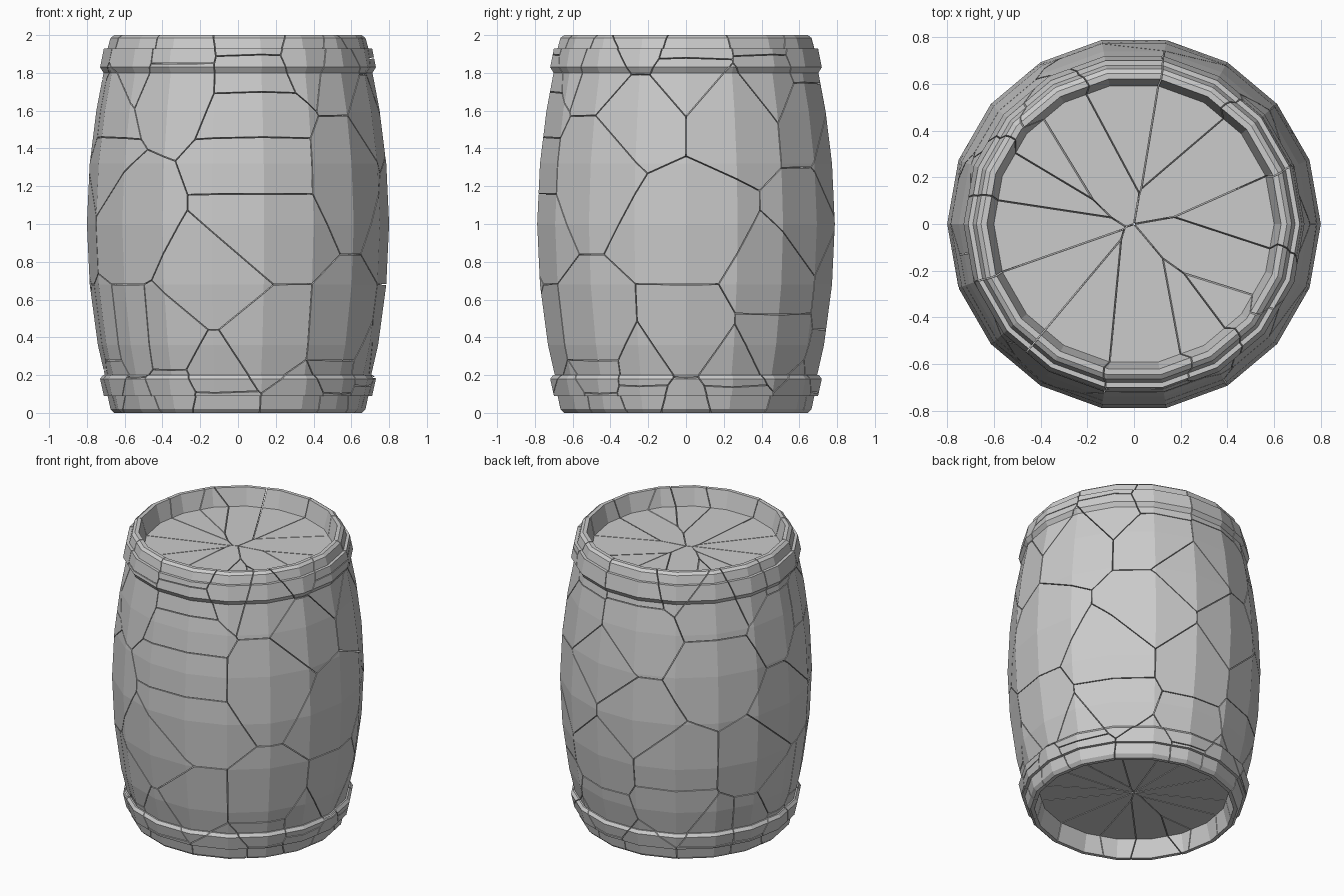
import bpy, bmesh, math, random
from mathutils import Vector

if "Cube" in bpy.data.objects:
    bpy.data.objects.remove(bpy.data.objects["Cube"])

random.seed(7)
SIDES = 18
GAP = 0.0025

# Barrel half section (radius, height): bottom lid, rim, hoop, belly, hoop, rim, top lid
PROFILE = [(0, .12), (.60, .12), (.63, 0), (.655, 0), (.675, .02), (.69, .09),
           (.71, .09), (.73, .18), (.715, .20), (.705, .20), (.742, .36), (.785, .68),
           (.80, 1.0), (.785, 1.32), (.75, 1.6), (.712, 1.80), (.715, 1.805),
           (.73, 1.83), (.71, 1.93), (.69, 1.93), (.675, 1.985), (.655, 2.0),
           (.63, 2.0), (.60, 1.88), (0, 1.88)]


def link(name, bm):
    bmesh.ops.recalc_face_normals(bm, faces=bm.faces[:])
    me = bpy.data.meshes.new(name)
    bm.to_mesh(me)
    bm.free()
    ob = bpy.data.objects.new(name, me)
    bpy.context.collection.objects.link(ob)
    return ob


def lathe(name, profile):
    bm = bmesh.new()
    rings = []
    for r, z in profile:
        if r == 0:
            continue
        rings.append([bm.verts.new((r * math.cos(math.tau * i / SIDES),
                                    r * math.sin(math.tau * i / SIDES), z))
                      for i in range(SIDES)])
    for a, b in zip(rings, rings[1:]):
        for i in range(SIDES):
            j = (i + 1) % SIDES
            bm.faces.new((a[i], a[j], b[j], b[i]))
    bm.faces.new(rings[0])
    bm.faces.new(rings[-1])
    return link(name, bm)


def radius(z):
    side = PROFILE[3:-3]
    for (r0, z0), (r1, z1) in zip(side, side[1:]):
        if z0 <= z <= z1 and z1 > z0:
            return r0 + (r1 - r0) * (z - z0) / (z1 - z0)
    return .65


def on_side(deg, z):
    a = math.radians(deg)
    return Vector((radius(z) * math.cos(a), radius(z) * math.sin(a), z))


def cell(seed, others):
    """Convex region nearest to one seed, shrunk by the crack width."""
    bm = bmesh.new()
    bmesh.ops.create_cube(bm, size=4)
    bmesh.ops.translate(bm, verts=bm.verts[:], vec=(0, 0, 1))
    for o in sorted(others, key=lambda p: (p - seed).length):
        n = (o - seed).normalized()
        co = (o + seed) / 2 - n * GAP
        if all((v.co - co).dot(n) <= 1e-6 for v in bm.verts):
            continue
        res = bmesh.ops.bisect_plane(bm, geom=bm.verts[:] + bm.edges[:] + bm.faces[:],
                                     dist=1e-6, plane_co=co, plane_no=n, clear_outer=True)
        edges = [e for e in bm.edges if e.is_boundary]
        if edges:
            bmesh.ops.holes_fill(bm, edges=edges, sides=0)
    return link("cell_cutter", bm)


# Crack centres on the belly, (angle, height)
belly = [(-80, 1.0), (-80, 1.32), (-80, 1.6), (-80, 1.8), (-120, 1.8), (-140, 1.0),
         (-100, .68), (-80, .36), (-120, .36), (-140, .36), (-100, .2),
         (-40, .36), (-40, 1.32), (-40, 1.83), (0, 1.0), (0, .36), (20, 1.6), (60, 1.6),
         (60, 1.0), (40, .68), (40, .36), (80, .68), (-20, .2), (0, 1.83),
         (-20, 1.6), (-160, 1.6), (-160, .36), (40, 1.8), (80, 1.32),
         (80, .2), (100, 1.0), (100, 1.6), (120, .36), (120, .68), (140, 1.32),
         (140, 1.8), (160, .68), (160, .2), (180, 1.0), (180, 1.6), (180, .36), (-160, 1.32)]
seeds = [on_side(a, z) for a, z in belly]

# Crack centres around the hoops and rims
for k in range(SIDES):
    a = k * 20
    if k % 3 != 1:
        seeds.append(on_side(a, random.choice((1.9, 1.93, 1.985))))
    if k % 4 != 2:
        seeds.append(on_side(a, random.choice((.02, .09))))
    if k % 3 == 0:
        seeds.append(on_side(a + 20, .19))
seeds = [s for i, s in enumerate(seeds) if all((s - t).length > .03 for t in seeds[:i])]

# Split the whole barrel into cracked pieces
whole = lathe("barrel_whole", PROFILE)
whole.hide_render = True
cutters, pieces = [], []
for i, s in enumerate(seeds):
    cut = cell(s, seeds[:i] + seeds[i + 1:])
    cut.hide_render = True
    cutters.append(cut)
    piece = bpy.data.objects.new(f"barrel_piece_{i:02d}", whole.data.copy())
    bpy.context.collection.objects.link(piece)
    mod = piece.modifiers.new("fracture", 'BOOLEAN')
    mod.operation = 'INTERSECT'
    mod.solver = 'EXACT'
    mod.object = cut
    pieces.append(piece)

# Bake the pieces and remove the helpers
dg = bpy.context.evaluated_depsgraph_get()
baked = [bpy.data.meshes.new_from_object(p.evaluated_get(dg)) for p in pieces]
for p, me in zip(pieces, baked):
    p.modifiers.clear()
    p.data = me
    if not me.polygons:
        bpy.data.objects.remove(p)
for ob in cutters + [whole]:
    bpy.data.objects.remove(ob)
